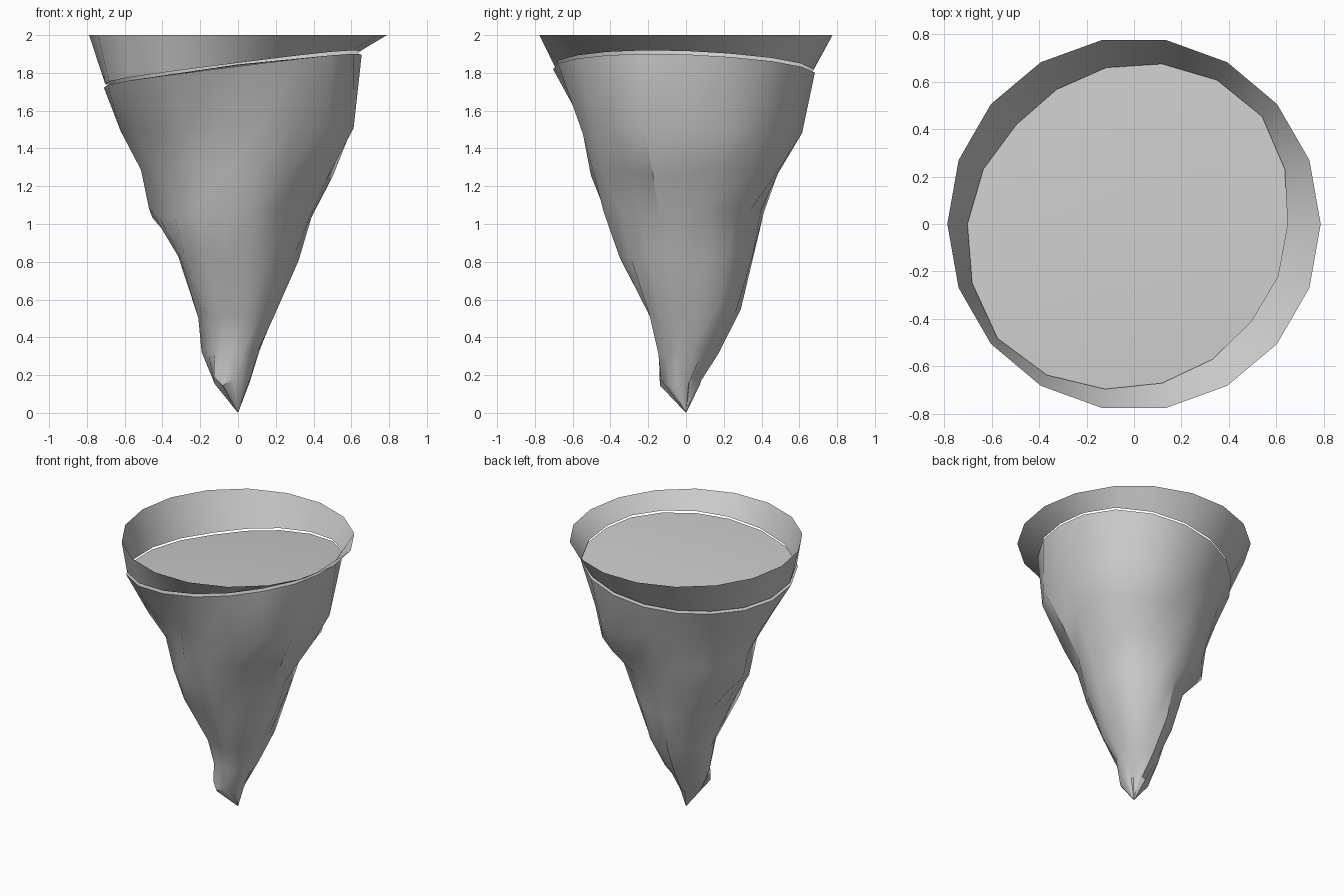
import bpy, bmesh, math, random

if "Cube" in bpy.data.objects:
    bpy.data.objects.remove(bpy.data.objects["Cube"])

random.seed(4)
N = 18  # sides

# Ring heights and the rock radius at each one, for eight compass directions
HEIGHTS = [0.17, 0.34, 0.53, 0.83, 1.06, 1.28, 1.50]
PROFILES = [
    [.045, .115, .205, .32, .395, .49, .615, .655],   # right
    [.03, .15, .25, .37, .41, .56, .63, .72],
    [.065, .17, .29, .345, .39, .475, .60, .685],     # back
    [.10, .17, .26, .36, .48, .54, .60, .65],
    [.12, .185, .215, .31, .455, .50, .63, .71],      # left
    [.17, .16, .21, .39, .42, .48, .60, .765],
    [.125, .15, .19, .36, .46, .505, .54, .70],       # front
    [.09, .125, .23, .31, .38, .49, .64, .65],
]


def radius(i, level):
    t = i / N * 8
    k, f = int(t), t - int(t)
    return PROFILES[k % 8][level] * (1 - f) + PROFILES[(k + 1) % 8][level] * f


def top_z(a):
    return 1.81 + 0.088 * math.cos(a) - 0.025 * math.sin(a)


def ring(bm, fn):
    verts = []
    for i in range(N):
        a = 2 * math.pi * i / N
        r, z = fn(i, a)
        verts.append(bm.verts.new((r * math.cos(a), r * math.sin(a), z)))
    return verts


def bridge(bm, low, high):
    for i in range(N):
        j = (i + 1) % N
        bm.faces.new((low[i], low[j], high[j], high[i]))


def finish(bm, name):
    mesh = bpy.data.meshes.new(name)
    bm.to_mesh(mesh)
    bm.free()
    obj = bpy.data.objects.new(name, mesh)
    bpy.context.collection.objects.link(obj)
    bpy.ops.object.select_all(action='DESELECT')
    obj.select_set(True)
    bpy.context.view_layer.objects.active = obj
    bpy.ops.object.shade_smooth_by_angle(angle=math.radians(35))
    return obj


# Rock: craggy inverted cone with a tilted, slightly domed cap
bm = bmesh.new()
rings = []
for level, h in enumerate(HEIGHTS):
    def crag(i, a, level=level, h=h):
        n = random.uniform(-1, 0.6)
        return (radius(i, level) * (1 + 0.07 * n),
                h + random.uniform(-0.03, 0.03))
    rings.append(ring(bm, crag))
rings.append(ring(bm, lambda i, a: (radius(i, 7), top_z(a))))
for low, high in zip(rings, rings[1:]):
    bridge(bm, low, high)
tip = bm.verts.new((0, 0, 0))
centre = bm.verts.new((0, 0, 1.845))
for i in range(N):
    j = (i + 1) % N
    bm.faces.new((tip, rings[0][j], rings[0][i]))
    bm.faces.new((centre, rings[-1][i], rings[-1][j]))
finish(bm, "rock_cone")

# Collar: open flared band standing just above the rock's edge
bm = bmesh.new()
low = ring(bm, lambda i, a: (radius(i, 7) * 0.99, top_z(a) + 0.018))
high = ring(bm, lambda i, a: (0.788, 2.0))
bridge(bm, low, high)
finish(bm, "top_collar")
